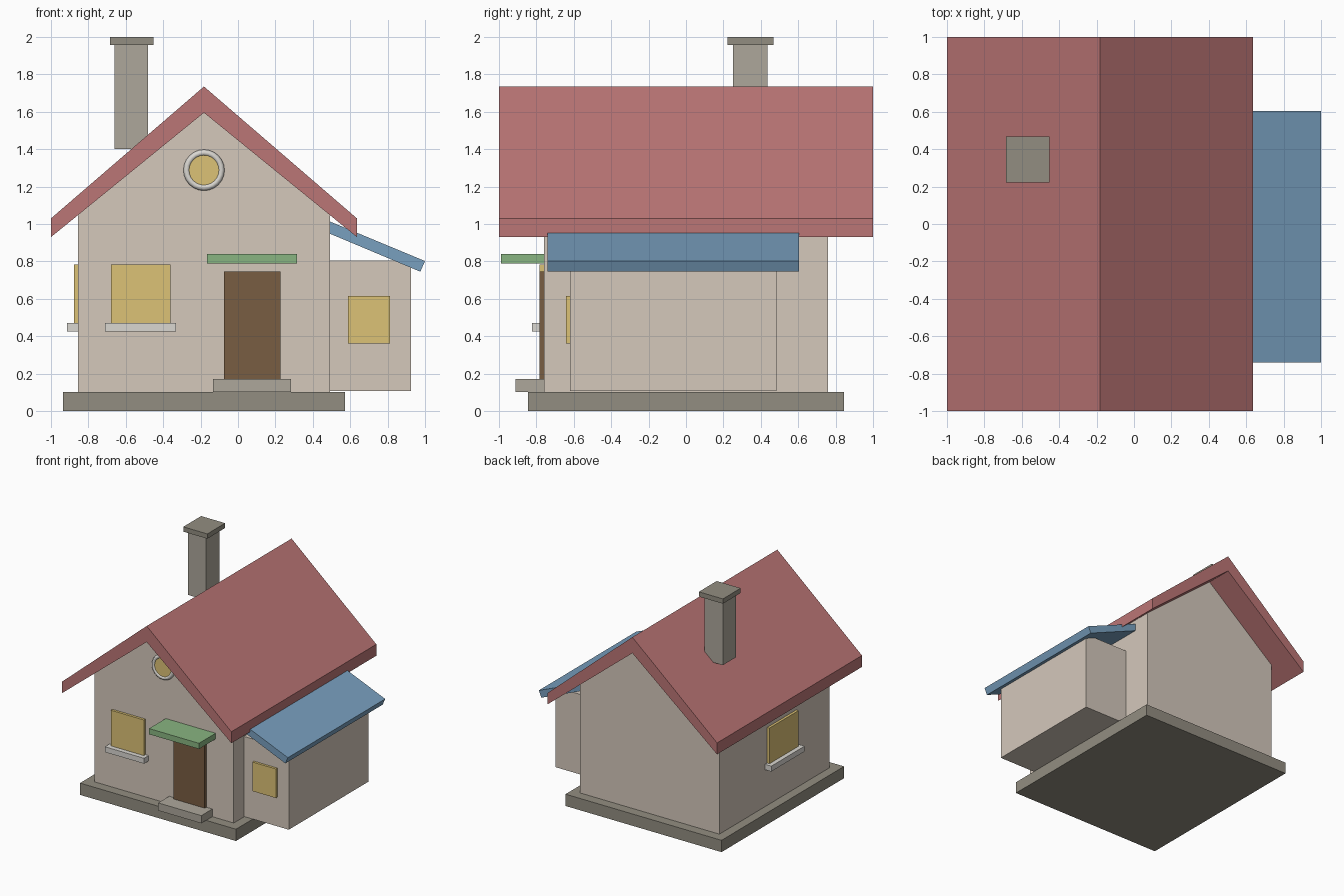
import bpy, bmesh
from math import pi

if "Cube" in bpy.data.objects:
    bpy.data.objects.remove(bpy.data.objects["Cube"])


def mat(name, r, g, b):
    m = bpy.data.materials.new(name)
    m.diffuse_color = (r, g, b, 1)
    m.use_nodes = True
    m.node_tree.nodes["Principled BSDF"].inputs["Base Color"].default_value = m.diffuse_color
    return m


WALL = mat("plaster", 0.66, 0.58, 0.50)
STONE = mat("stone", 0.29, 0.27, 0.22)
PALE_STONE = mat("pale_stone", 0.42, 0.39, 0.33)
RED = mat("red_tile", 0.50, 0.18, 0.18)
BLUE = mat("blue_tile", 0.19, 0.35, 0.52)
GLASS = mat("warm_glass", 0.72, 0.54, 0.18)
WOOD = mat("wood", 0.19, 0.11, 0.055)
GREEN = mat("green_awning", 0.25, 0.46, 0.22)
TRIM = mat("trim", 0.70, 0.68, 0.64)


def prism(name, profile, y0, y1, material):
    """Extrude an (x, z) outline from y0 to y1."""
    bm = bmesh.new()
    face = bm.faces.new([bm.verts.new((x, y0, z)) for x, z in profile])
    ext = bmesh.ops.extrude_face_region(bm, geom=[face])["geom"]
    verts = [v for v in ext if isinstance(v, bmesh.types.BMVert)]
    bmesh.ops.translate(bm, verts=verts, vec=(0, y1 - y0, 0))
    bmesh.ops.recalc_face_normals(bm, faces=bm.faces)
    me = bpy.data.meshes.new(name)
    bm.to_mesh(me)
    bm.free()
    me.materials.append(material)
    ob = bpy.data.objects.new(name, me)
    bpy.context.collection.objects.link(ob)
    return ob


def box(name, x0, x1, y0, y1, z0, z1, material):
    return prism(name, [(x0, z0), (x1, z0), (x1, z1), (x0, z1)], y0, y1, material)


# Foundation and main house with gable ends
RIDGE = -0.182
box("foundation", -0.935, 0.572, -0.845, 0.845, 0, 0.103, STONE)
prism("house_walls", [(-0.855, 0.103), (0.491, 0.103), (0.491, 1.05),
                      (RIDGE, 1.595), (-0.855, 1.05)], -0.76, 0.76, WALL)

# Gable roof, thicker at the ridge than at the eaves
prism("main_roof", [(-1, 0.93), (RIDGE, 1.595), (0.636, 0.93), (0.636, 1.03),
                    (RIDGE, 1.735), (-1, 1.03)], -1, 1, RED)

# Chimney
box("chimney", -0.66, -0.482, 0.25, 0.435, 1.402, 1.958, PALE_STONE)
box("chimney_cap", -0.684, -0.452, 0.222, 0.468, 1.958, 2.0, STONE)

# Side annex with a lean-to roof
box("annex_walls", 0.48, 0.925, -0.62, 0.483, 0.107, 0.806, WALL)
prism("annex_roof", [(0.47, 0.957), (0.975, 0.745), (1.0, 0.802), (0.48, 1.018)],
      -0.74, 0.603, BLUE)

# Windows and sills
box("front_window", -0.68, -0.362, -0.782, -0.75, 0.472, 0.783, GLASS)
box("front_sill", -0.71, -0.331, -0.823, -0.75, 0.425, 0.472, TRIM)
box("side_window", -0.877, -0.845, -0.30, 0.10, 0.472, 0.783, GLASS)
box("side_sill", -0.915, -0.845, -0.33, 0.13, 0.425, 0.472, TRIM)
box("annex_window", 0.588, 0.814, -0.641, -0.61, 0.362, 0.616, GLASS)

# Door, step and awning
box("door", -0.075, 0.226, -0.782, -0.75, 0.17, 0.745, WOOD)
box("door_step", -0.133, 0.284, -0.912, -0.75, 0.103, 0.17, PALE_STONE)
box("door_awning", -0.166, 0.316, -0.99, -0.75, 0.79, 0.84, GREEN)

# Round attic window with its ring
bpy.ops.mesh.primitive_cylinder_add(vertices=24, radius=0.085, depth=0.03,
                                    location=(RIDGE, -0.762, 1.288), rotation=(pi / 2, 0, 0))
disc = bpy.context.object
disc.name = "attic_window"
disc.data.materials.append(GLASS)
bpy.ops.mesh.primitive_torus_add(major_segments=24, minor_segments=8, major_radius=0.093,
                                 minor_radius=0.017, location=(RIDGE, -0.768, 1.288),
                                 rotation=(pi / 2, 0, 0))
ring = bpy.context.object
ring.name = "attic_window_ring"
ring.data.materials.append(TRIM)
bpy.ops.object.shade_smooth()
